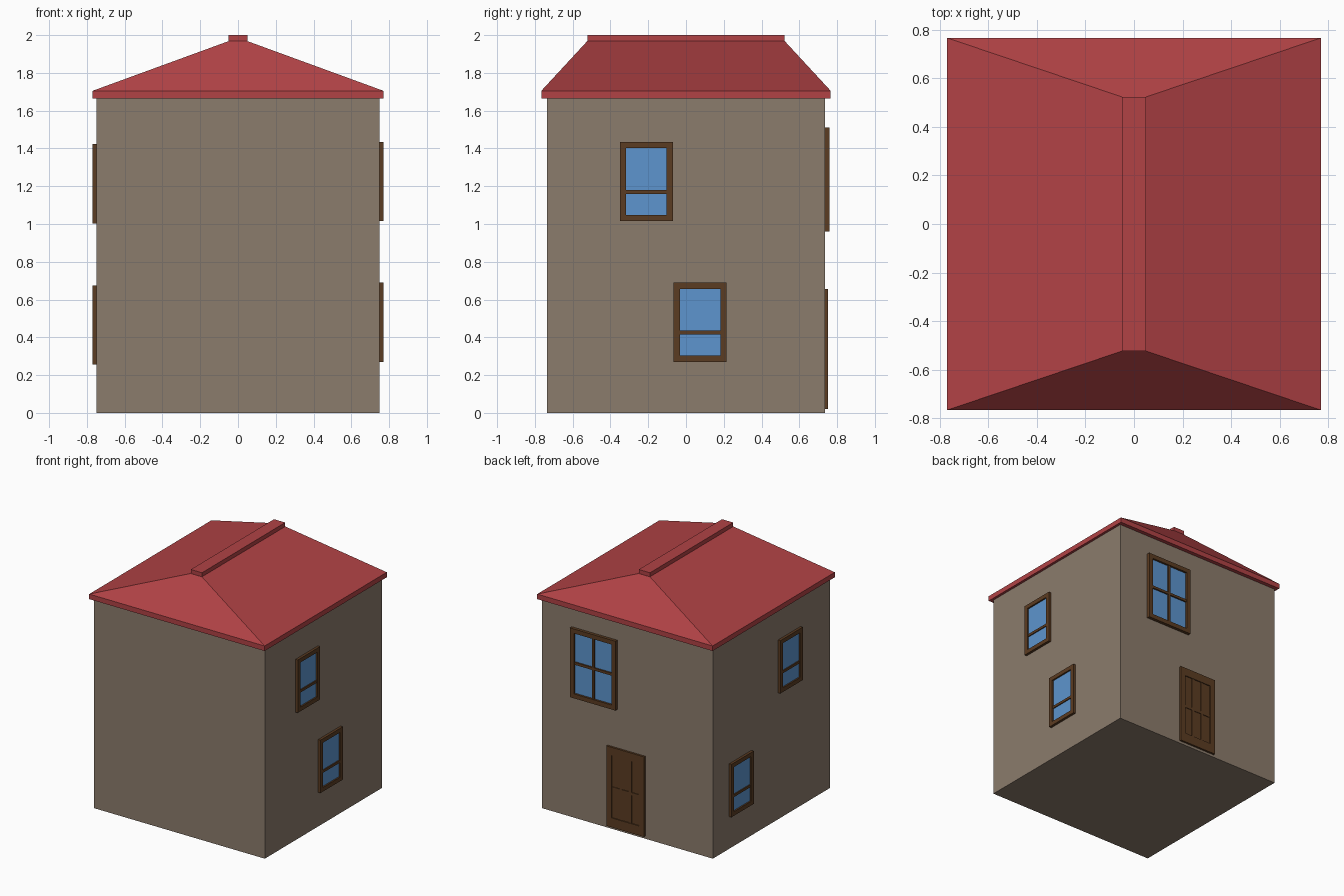
import bpy, bmesh
from math import radians
from mathutils import Matrix, Vector

if "Cube" in bpy.data.objects:
    bpy.data.objects.remove(bpy.data.objects["Cube"])


def material(name, rgb):
    m = bpy.data.materials.new(name)
    m.diffuse_color = (*rgb, 1)
    m.use_nodes = True
    m.node_tree.nodes["Principled BSDF"].inputs["Base Color"].default_value = m.diffuse_color
    return m


WALL = material("wall_taupe", (0.26, 0.20, 0.15))
ROOF = material("roof_red", (0.44, 0.055, 0.06))
WOOD = material("wood_brown", (0.105, 0.045, 0.016))
GLASS = material("glass_blue", (0.11, 0.30, 0.62))


def box(bm, x0, x1, y0, y1, z0, z1):
    """Add an axis-aligned box and return its vertices."""
    centre = Vector((x0 + x1, y0 + y1, z0 + z1)) / 2
    size = Matrix.Diagonal((x1 - x0, y1 - y0, z1 - z0, 1))
    return bmesh.ops.create_cube(bm, size=1, matrix=Matrix.Translation(centre) @ size)["verts"]


def make(name, bm, mat, loc=(0, 0, 0), turn=0):
    me = bpy.data.meshes.new(name)
    bm.to_mesh(me)
    bm.free()
    me.materials.append(mat)
    ob = bpy.data.objects.new(name, me)
    ob.location = loc
    ob.rotation_euler.z = radians(turn)
    bpy.context.collection.objects.link(ob)
    return ob


def grid_frame(bm, w, h, edge, uprights, bars, thick, depth):
    """Border of given edge widths (side, bottom, top) with inner uprights and cross bars.
    Local space: centred on x, z from 0, facing -y."""
    side, low, top = edge
    inner = w / 2 - side
    for s in (-1, 1):
        a, b = sorted((s * w / 2, s * inner))
        box(bm, a, b, -depth, 0, 0, h)
    box(bm, -inner, inner, -depth, 0, 0, low)
    box(bm, -inner, inner, -depth, 0, h - top, h)
    for z in bars:
        box(bm, -inner, inner, -depth * 0.8, 0, z - thick / 2, z + thick / 2)
    for x in uprights:
        box(bm, x - thick / 2, x + thick / 2, -depth * 0.79, 0, low, h - top)


def window(name, loc, turn, w, h, edge, uprights, bars, depth):
    bm = bmesh.new()
    grid_frame(bm, w, h, (edge,) * 3, uprights, bars, 0.02, depth)
    make(name + "_frame", bm, WOOD, loc, turn)
    bm = bmesh.new()
    e = edge - 0.005
    box(bm, -w / 2 + e, w / 2 - e, -0.008, 0, e, h - e)
    make(name + "_glass", bm, GLASS, loc, turn)


# Walls
bm = bmesh.new()
box(bm, -0.75, 0.75, -0.735, 0.735, 0, 1.67)
make("walls", bm, WALL)

# Hipped roof: eave slab extruded and drawn in to the ridge
bm = bmesh.new()
box(bm, -0.77, 0.77, -0.766, 0.766, 1.665, 1.705)
top = max(bm.faces, key=lambda f: f.calc_center_median().z)
ext = bmesh.ops.extrude_face_region(bm, geom=[top])["geom"]
bmesh.ops.delete(bm, geom=[top], context="FACES")
for v in (g for g in ext if isinstance(g, bmesh.types.BMVert)):
    v.co = (v.co.x / 0.77 * 0.05, v.co.y / 0.766 * 0.523, 1.968)
bmesh.ops.recalc_face_normals(bm, faces=bm.faces)
make("hipped_roof", bm, ROOF)

# Ridge cap
bm = bmesh.new()
box(bm, -0.049, 0.049, -0.522, 0.522, 1.96, 2.0)
make("ridge_cap", bm, ROOF)

# Side windows (name, side, y centre, sill height)
for name, s, y, z in (("right_upper_window", 1, -0.21, 1.015),
                      ("right_lower_window", 1, 0.075, 0.27),
                      ("left_upper_window", -1, -0.225, 1.003),
                      ("left_lower_window", -1, 0.39, 0.255)):
    window(name, (s * 0.75, y, z), s * 90, 0.28, 0.42, 0.033, (), (0.155,), 0.02)

# Large four-pane back window
window("back_window", (0.288, 0.735, 0.96), 180, 0.40, 0.55, 0.035, (0,), (0.275,), 0.024)

# Back door: slab with raised rails around six panels
bm = bmesh.new()
box(bm, -0.15, 0.15, -0.008, 0, 0.01, 0.62)
grid_frame(bm, 0.33, 0.635, (0.045, 0.075, 0.065), (-0.043, 0.043), (0.31,), 0.022, 0.016)
make("back_door", bm, WOOD, (0.008, 0.735, 0.02), 180)
